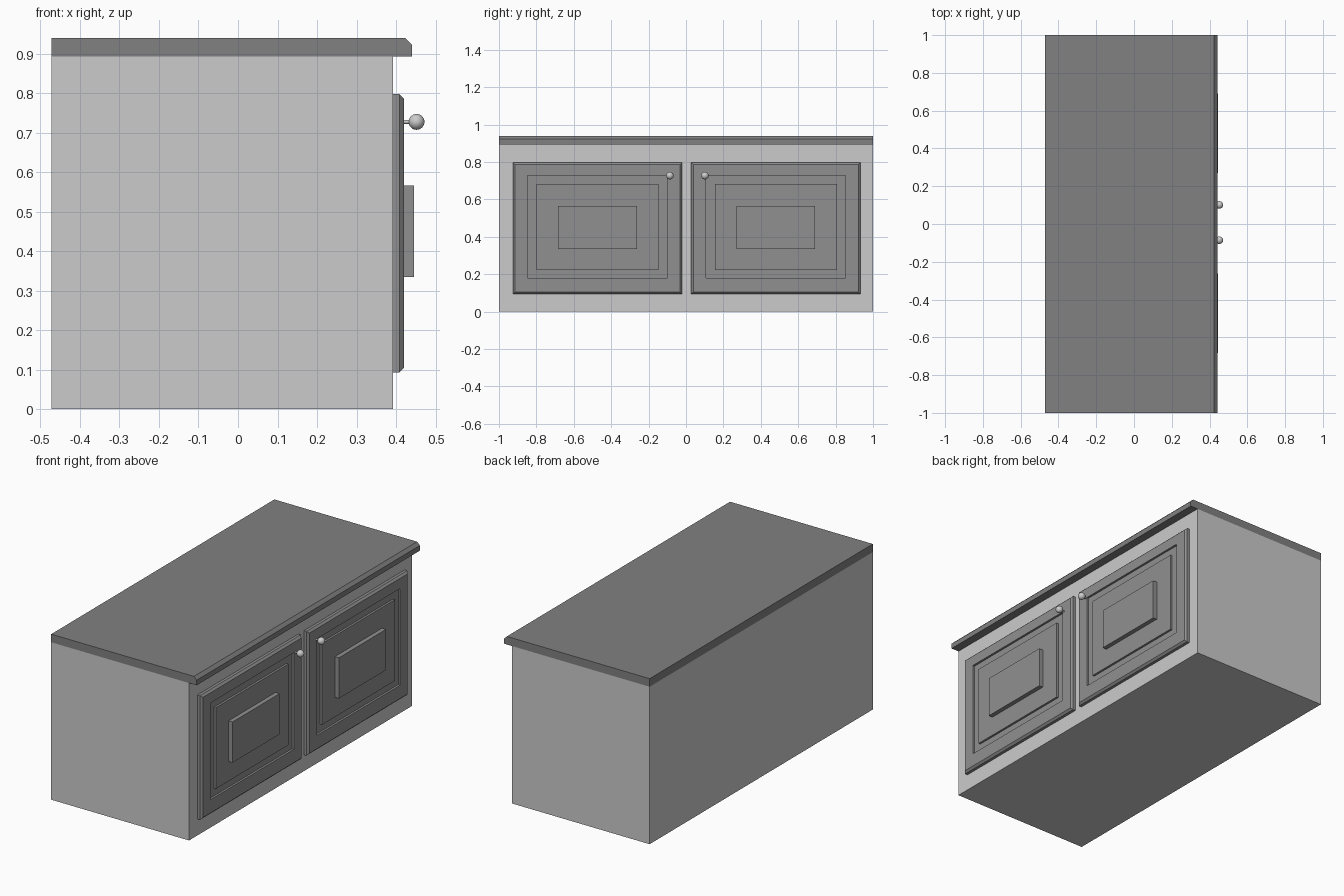
import bpy, bmesh, math

if "Cube" in bpy.data.objects:
    bpy.data.objects.remove(bpy.data.objects["Cube"])


def grey(name, value):
    mat = bpy.data.materials.new(name)
    mat.diffuse_color = (value, value, value, 1)
    mat.use_nodes = True
    mat.node_tree.nodes["Principled BSDF"].inputs["Base Color"].default_value = mat.diffuse_color
    return mat


BODY_GREY, TOP_GREY, DOOR_GREY = grey("body", 0.55), grey("top", 0.22), grey("door", 0.28)


def finish(name, bm, mat):
    bmesh.ops.recalc_face_normals(bm, faces=bm.faces)
    mesh = bpy.data.meshes.new(name)
    bm.to_mesh(mesh)
    bm.free()
    mesh.materials.append(mat)
    obj = bpy.data.objects.new(name, mesh)
    bpy.context.collection.objects.link(obj)
    return obj


def extrude_profile(name, profile, y0, y1, mat):
    """Extrude an (x, z) outline along y."""
    bm = bmesh.new()
    face = bm.faces.new([bm.verts.new((x, y0, z)) for x, z in profile])
    # keep the starting cap so the solid is closed
    new = bmesh.ops.extrude_face_region(bm, geom=[face], use_keep_orig=True)["geom"]
    verts = [v for v in new if isinstance(v, bmesh.types.BMVert)]
    bmesh.ops.translate(bm, verts=verts, vec=(0, y1 - y0, 0))
    return finish(name, bm, mat)


def loft_door(name, yc, rings, mat):
    """Join rectangles (x, half width, centre z, half height) into a closed panel."""
    bm = bmesh.new()
    loops = [[bm.verts.new((x, yc + sy * hw, zc + sz * hh))
              for sy, sz in ((-1, -1), (1, -1), (1, 1), (-1, 1))]
             for x, hw, zc, hh in rings]
    for a, b in zip(loops, loops[1:]):
        for i in range(4):
            j = (i + 1) % 4
            bm.faces.new((a[i], a[j], b[j], b[i]))
    bm.faces.new(loops[0])
    bm.faces.new(loops[-1])
    return finish(name, bm, mat)


BACK, FRONT, FACE, GROOVE, RAISED = -0.472, 0.393, 0.420, 0.408, 0.445

# Carcass and chamfered worktop
extrude_profile("cabinet_body", [(BACK, 0), (FRONT, 0), (FRONT, 0.893), (BACK, 0.893)],
                -1, 1, BODY_GREY)
extrude_profile("worktop", [(BACK, 0.893), (0.441, 0.893), (0.441, 0.922),
                            (0.424, 0.939), (BACK, 0.939)], -1, 1, TOP_GREY)

# Door section: chamfered edge, routed groove, raised centre block
door_rings = [
    (FRONT, 0.452, 0.445, 0.352), (0.409, 0.452, 0.445, 0.352), (FACE, 0.441, 0.445, 0.341),
    (FACE, 0.374, 0.454, 0.274), (GROOVE, 0.374, 0.454, 0.274),
    (GROOVE, 0.326, 0.453, 0.230), (FACE, 0.326, 0.453, 0.230),
    (FACE, 0.211, 0.450, 0.1155), (RAISED, 0.211, 0.450, 0.1155),
]

for side, door_y, knob_y in (("left", -0.473, -0.086), ("right", 0.480, 0.101)):
    loft_door(side + "_door", door_y, door_rings, DOOR_GREY)
    # Knob ball and stem
    bpy.ops.mesh.primitive_uv_sphere_add(segments=24, ring_count=16, radius=0.02,
                                         location=(0.452, knob_y, 0.727))
    bpy.context.object.name = side + "_knob"
    bpy.context.object.data.materials.append(BODY_GREY)
    bpy.ops.object.shade_smooth()
    bpy.ops.mesh.primitive_cylinder_add(vertices=16, radius=0.005, depth=0.05,
                                        location=(0.425, knob_y, 0.727),
                                        rotation=(0, math.pi / 2, 0))
    bpy.context.object.name = side + "_knob_stem"
    bpy.context.object.data.materials.append(BODY_GREY)
    bpy.ops.object.shade_smooth_by_angle()
